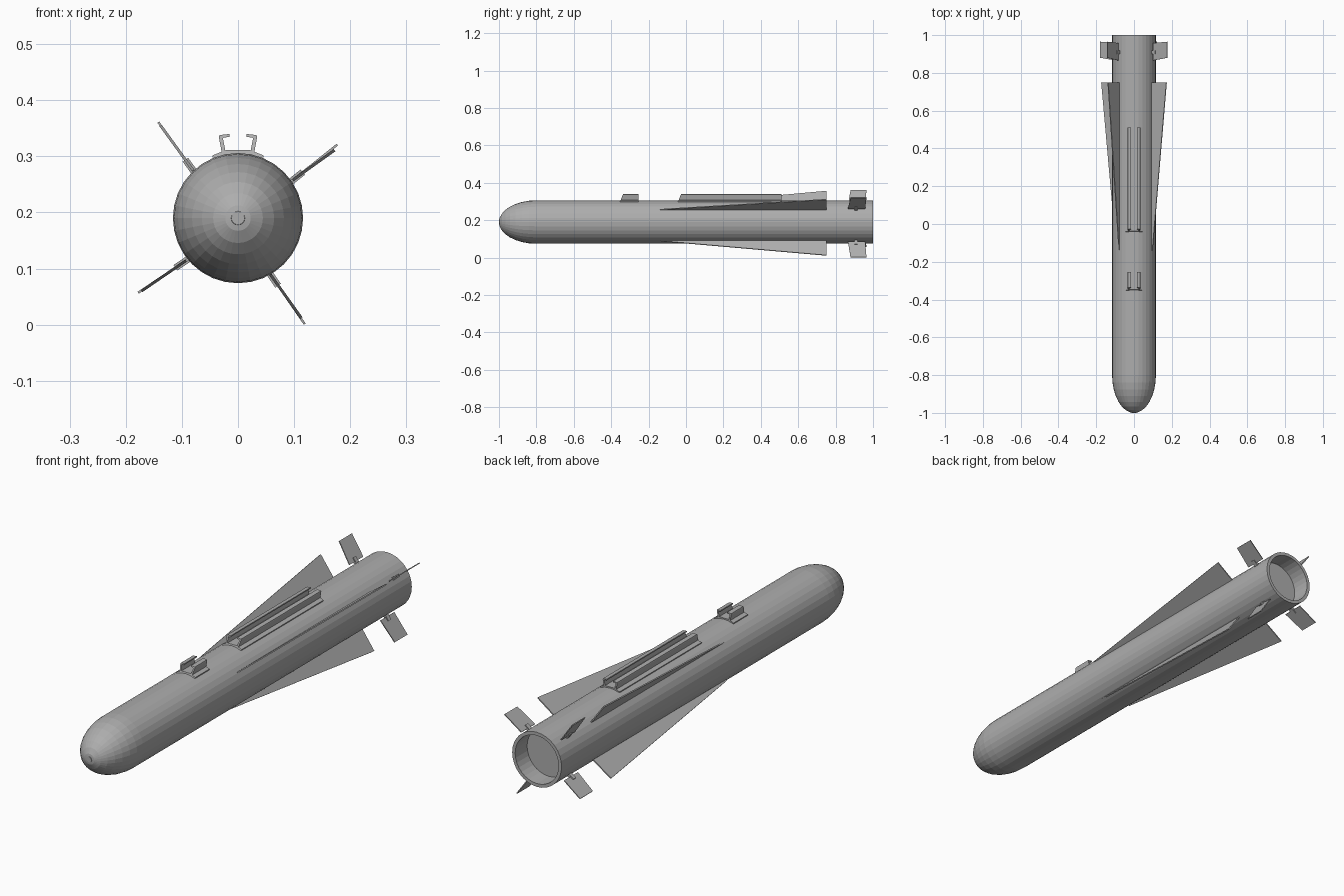
import bpy, bmesh
from math import sin, cos, pi
from mathutils import Vector

default = bpy.data.objects.get("Cube")
if default:
    bpy.data.objects.remove(default)

AXIS_Z = 0.19
RADIUS = 0.116

grey = bpy.data.materials.new("matte grey")
grey.use_nodes = True
grey.diffuse_color = (0.42, 0.42, 0.42, 1)
grey.node_tree.nodes["Principled BSDF"].inputs["Base Color"].default_value = (0.42, 0.42, 0.42, 1)


def finish(name, bm):
    bmesh.ops.recalc_face_normals(bm, faces=bm.faces)
    mesh = bpy.data.meshes.new(name)
    bm.to_mesh(mesh)
    bm.free()
    mesh.materials.append(grey)
    obj = bpy.data.objects.new(name, mesh)
    bpy.context.collection.objects.link(obj)
    return obj


def lathe(name, profile, sides=32):
    """Spin (radius, y) points around the body axis."""
    bm = bmesh.new()
    rings = []
    for r, y in profile:
        if r == 0:
            rings.append([bm.verts.new((0, y, AXIS_Z))])
        else:
            rings.append([bm.verts.new((r * cos(2 * pi * i / sides), y,
                                        AXIS_Z + r * sin(2 * pi * i / sides)))
                          for i in range(sides)])
    for a, b in zip(rings, rings[1:]):
        for i in range(sides):
            j = (i + 1) % sides
            loop = [a[i % len(a)], a[j % len(a)], b[j % len(b)], b[i % len(b)]]
            bm.faces.new(list(dict.fromkeys(loop)))
    return finish(name, bm)


def prism(name, bottom, top):
    """Solid between two matching outlines."""
    bm = bmesh.new()
    a = [bm.verts.new(p) for p in bottom]
    b = [bm.verts.new(p) for p in top]
    bm.faces.new(a)
    bm.faces.new(b)
    for i in range(len(a)):
        j = (i + 1) % len(a)
        bm.faces.new((a[i], a[j], b[j], b[i]))
    return finish(name, bm)


def fin(name, root, tip, outline, thickness):
    """Flat blade; outline is (span fraction, y), root and tip are (x, z)."""
    base, end = Vector((root[0], 0, root[1])), Vector((tip[0], 0, tip[1]))
    side = (end - base).cross(Vector((0, 1, 0))).normalized() * thickness / 2
    pts = [base.lerp(end, s) + Vector((0, y, 0)) for s, y in outline]
    return prism(name, [p - side for p in pts], [p + side for p in pts])


# Body with rounded nose and recessed tail opening
nose = [(RADIUS * sin(t * pi / 16), -0.8 - 0.2 * cos(t * pi / 16)) for t in range(9)]
nose[0] = (0, -1)
lathe("body", nose + [(RADIUS, 1), (0.102, 1), (0.102, 0.92), (0, 0.92)])

# Small sensor cap at the nose tip
lathe("nose_cap", [(0, -1), (0.012, -1), (0.014, -0.99), (0, -0.99)], 12)

# Wings and tail fins: name, root, wing tip, tail tip
blades = [
    ("upper_left", (0.098, 0.258), (0.172, 0.311), (0.177, 0.321)),
    ("upper_right", (-0.080, 0.275), (-0.138, 0.355), (-0.142, 0.361)),
    ("lower_right", (-0.093, 0.114), (-0.172, 0.060), (-0.178, 0.057)),
    ("lower_left", (0.058, 0.089), (0.113, 0.012), (0.119, 0.001)),
]
wing_outline = [(-0.12, -0.14), (0, -0.14), (1, 0.745), (1, 0.75), (-0.12, 0.75)]
tail_outline = [(0.06, 0.866), (1, 0.88), (1, 0.965), (0.06, 0.958)]
pivot_outline = [(-0.12, 0.9), (0.22, 0.9), (0.22, 0.918), (-0.12, 0.918)]
for side, root, wing_tip, tail_tip in blades:
    fin(side + "_wing", root, wing_tip, wing_outline, 0.005)
    fin(side + "_tail_fin", root, tail_tip, tail_outline, 0.004)
    fin(side + "_fin_pivot", root, tail_tip, pivot_outline, 0.012)


# Mounting rails: saddle plate plus a pair of hooked posts with raked fronts
hook = [(0.022, 0.307), (0.029, 0.307), (0.034, 0.334), (0.033, 0.338),
        (0.015, 0.340), (0.015, 0.335), (0.027, 0.333)]
saddle = [(-0.045, 0.298), (0.045, 0.298), (0.045, 0.302),
          (0.022, 0.311), (-0.022, 0.311), (-0.045, 0.302)]


def rail(name, outline, front, back):
    prism(name, [(x, front + (z - 0.3) * 0.4, z) for x, z in outline],
          [(x, back, z) for x, z in outline])


for label, front, back in (("front", -0.352, -0.255), ("rear", -0.042, 0.51)):
    rail(label + "_rail_saddle", saddle, front, back)
    for side, sign in (("left", 1), ("right", -1)):
        rail(f"{label}_rail_{side}_hook", [(x * sign, z) for x, z in hook], front, back)
